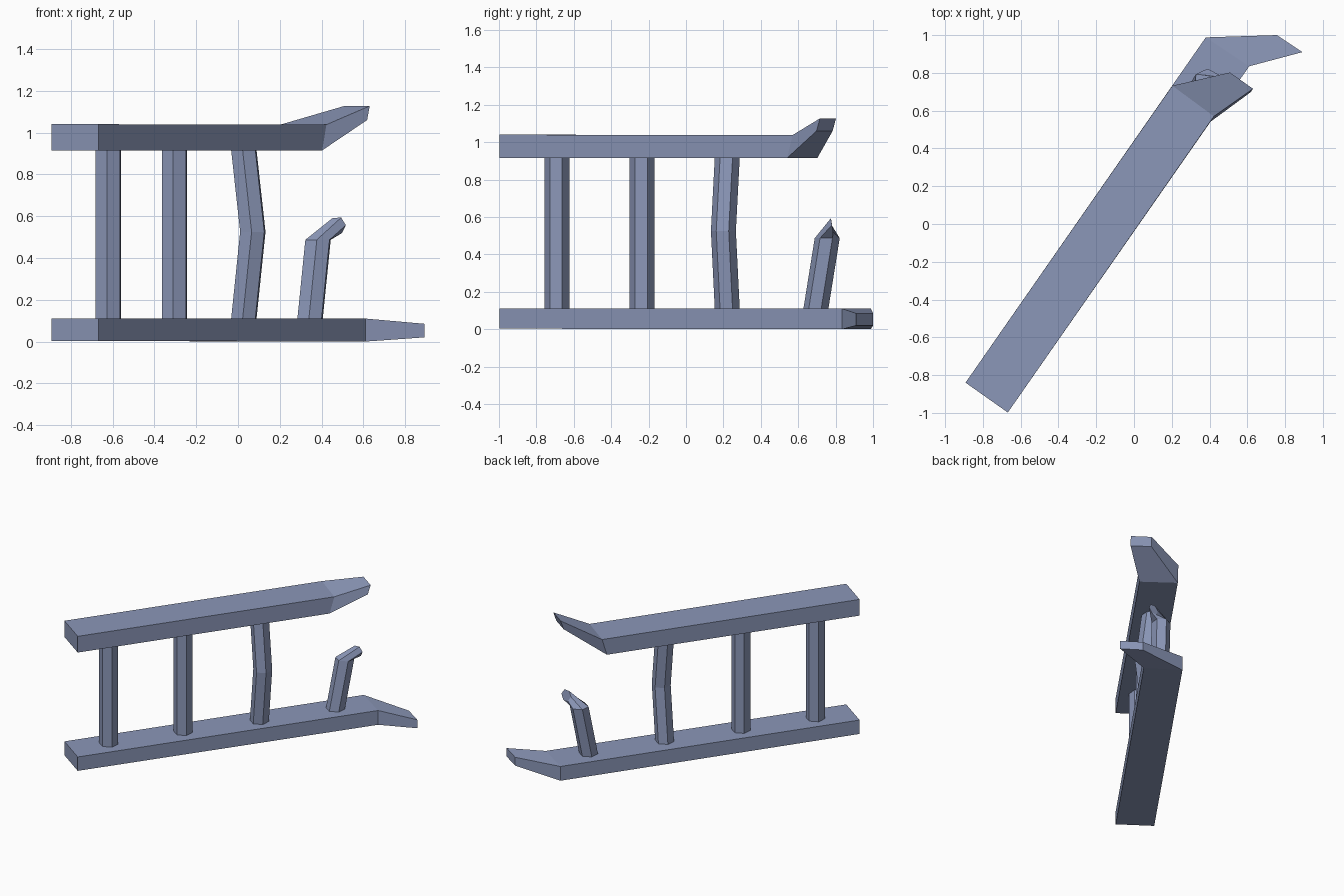
import bpy, bmesh, math

if "Cube" in bpy.data.objects:
    bpy.data.objects.remove(bpy.data.objects["Cube"])

paint = bpy.data.materials.new("blue_grey_metal")
paint.diffuse_color = (0.26, 0.31, 0.48, 1)
paint.use_nodes = True
paint.node_tree.nodes["Principled BSDF"].inputs["Base Color"].default_value = paint.diffuse_color


def loft(name, rings):
    """Skin equal-sized point rings and cap both ends."""
    bm = bmesh.new()
    vs = [[bm.verts.new(p) for p in r] for r in rings]
    n = len(vs[0])
    for a, b in zip(vs, vs[1:]):
        for i in range(n):
            j = (i + 1) % n
            bm.faces.new((a[i], a[j], b[j], b[i]))
    bm.faces.new(vs[0])
    bm.faces.new(vs[-1])
    bmesh.ops.recalc_face_normals(bm, faces=bm.faces[:])
    me = bpy.data.meshes.new(name)
    bm.to_mesh(me)
    bm.free()
    me.materials.append(paint)
    ob = bpy.data.objects.new(name, me)
    bpy.context.collection.objects.link(ob)
    return ob


def slab(left, right, z0, z1, drop=(0, 0)):
    """Rectangular rail section; drop shifts the lower edge sideways."""
    (lx, ly), (rx, ry), (dx, dy) = left, right, drop
    return [(lx, ly, z1), (rx, ry, z1), (rx + dx, ry + dy, z0), (lx + dx, ly + dy, z0)]


def hexagon(x, y, z, r=0.067):
    """Hexagon with flats square to the rail direction."""
    return [(x + r * math.cos(math.radians(25 + 60 * k)),
             y + r * math.sin(math.radians(25 + 60 * k)), z) for k in range(6)]


LEFT, RIGHT = (-0.892, -0.84), (-0.668, -0.998)

# Rails with bent, tapered broken ends
loft("lower_rail", [
    slab(LEFT, RIGHT, 0.003, 0.11),
    slab((0.38, 0.988), (0.61, 0.835), 0.0, 0.11),
    slab((0.757, 1.0), (0.892, 0.91), 0.02, 0.085)])
loft("upper_rail", [
    slab(LEFT, RIGHT, 0.915, 1.04),
    slab((0.203, 0.732), (0.423, 0.57), 0.915, 1.038, (-0.02, -0.03)),
    slab((0.508, 0.802), (0.63, 0.716), 1.06, 1.127, (-0.012, -0.018))])

# Whole rungs
for i, (x, y) in enumerate([(-0.62, -0.69), (-0.304, -0.235)]):
    loft(f"rung_{i + 1}", [hexagon(x, y, 0.1), hexagon(x, y, 0.925)])

# Buckled rung
loft("bent_rung", [hexagon(0.027, 0.221, 0.1), hexagon(0.071, 0.2, 0.525),
                   hexagon(0.027, 0.221, 0.925)])

# Snapped rung, its tip folded over to face the back
tip = [(0.475 + 0.041 * math.cos(math.radians(-57 - 60 * k)),
        0.781 - 0.007 * math.sin(math.radians(-57 - 60 * k)),
        0.555 + 0.043 * math.sin(math.radians(-57 - 60 * k))) for k in range(6)]
loft("snapped_rung", [hexagon(0.344, 0.693, 0.1), hexagon(0.383, 0.755, 0.487), tip])
